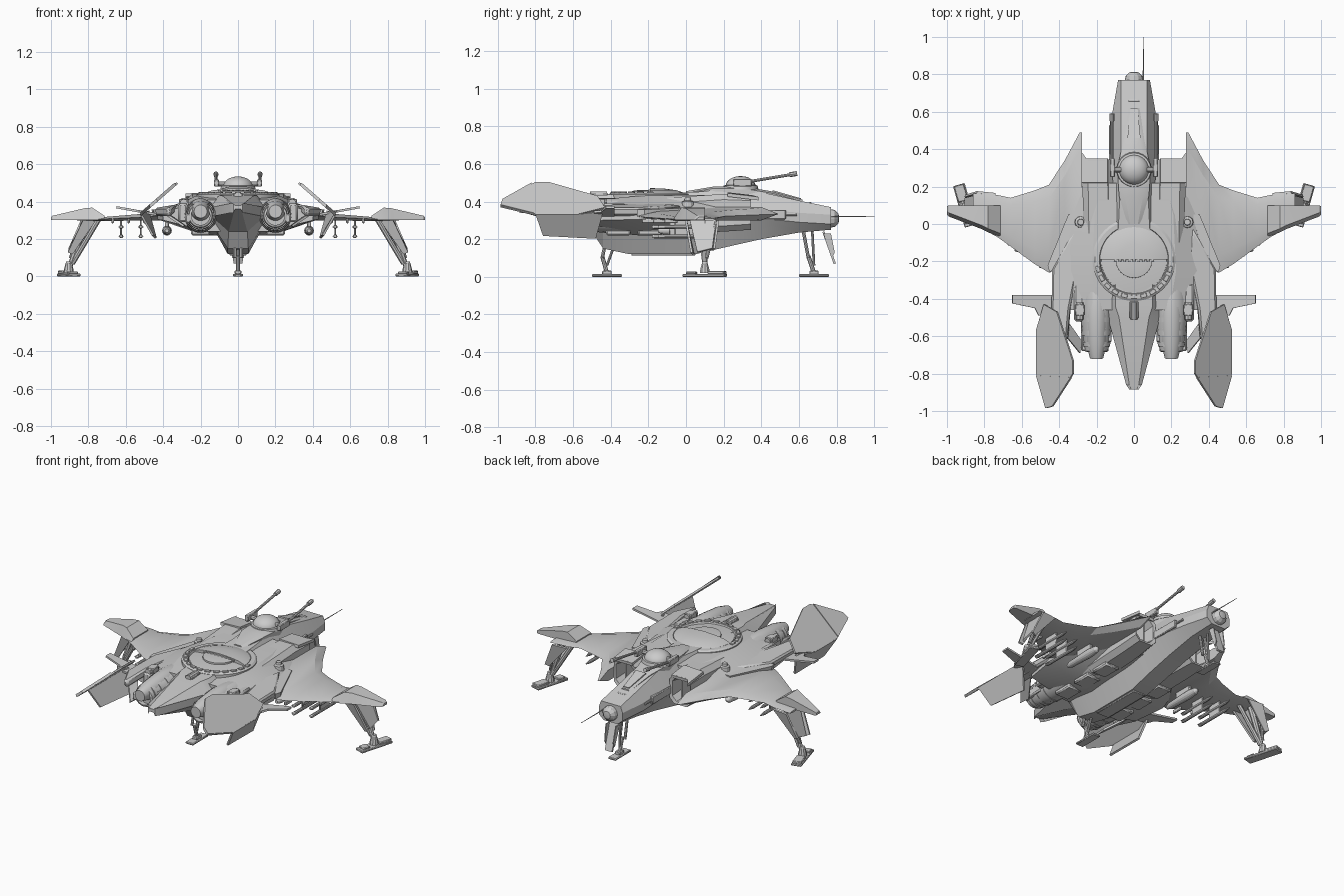
import bpy, bmesh, math
from mathutils import Vector as V


def loft(name, rings, mirror=False, bevel=0, cut=None):
    """Skin a row of equal-length point rings, capped at both ends."""
    bm = bmesh.new()
    rows = [[bm.verts.new(p) for p in r] for r in rings]
    n = len(rows[0])
    for a, b in zip(rows, rows[1:]):
        for i in range(n):
            j = (i + 1) % n
            bm.faces.new((a[i], a[j], b[j], b[i]))
    bm.faces.new(rows[0])
    bm.faces.new(rows[-1])
    if cut is not None:  # keep only the part in front of y = cut
        g = bm.verts[:] + bm.edges[:] + bm.faces[:]
        bmesh.ops.bisect_plane(bm, geom=g, plane_co=(0, cut, 0), plane_no=(0, -1, 0), clear_outer=True)
        bmesh.ops.holes_fill(bm, edges=[e for e in bm.edges if e.is_boundary])
    bmesh.ops.recalc_face_normals(bm, faces=bm.faces)
    me = bpy.data.meshes.new(name)
    bm.to_mesh(me)
    bm.free()
    ob = bpy.data.objects.new(name, me)
    bpy.context.collection.objects.link(ob)
    if bevel:
        m = ob.modifiers.new("bevel", 'BEVEL')
        m.width, m.segments, m.limit_method = bevel, 1, 'ANGLE'
    if mirror:
        ob.modifiers.new("mirror", 'MIRROR')
    return ob


def sym(half):
    return half + [(-x, y, z) for x, y, z in reversed(half)]


def lathe(name, o, d, prof, n=16, mirror=False, cut=None):
    q = V(d).to_track_quat('Z', 'Y')
    ring = lambda t, r: [V(o) + q @ V((r * math.cos(2 * math.pi * i / n), r * math.sin(2 * math.pi * i / n), t)) for i in range(n)]
    return loft(name, [ring(t, r) for t, r in prof], mirror, 0, cut)


def rod(name, p, q, r, r2=None, n=8, mirror=True):
    d = V(q) - V(p)
    return lathe(name, p, d, [(0, r), (d.length, r if r2 is None else r2)], n, mirror)


def plate(name, pts, t, mirror=True, bevel=0):
    pts = [V(p) for p in pts]
    nrm = sum(((a - pts[0]).cross(b - pts[0]) for a, b in zip(pts[1:], pts[2:])), V()).normalized() * t / 2
    return loft(name, [[p - nrm for p in pts], [p + nrm for p in pts]], mirror, bevel)


def box(name, c, s, mirror=True, bevel=0.004, yaw=0):
    ca, sa = math.cos(yaw), math.sin(yaw)
    q = [(x * s[0] / 2, y * s[1] / 2) for x, y in ((-1, -1), (1, -1), (1, 1), (-1, 1))]
    return loft(name, [[(c[0] + x * ca - y * sa, c[1] + x * sa + y * ca, c[2] + k * s[2] / 2) for x, y in q] for k in (-1, 1)], mirror, bevel)


# Fuselage: y, bottom z/width, waist z/width, top z/width
hull = [(.77, .25, .05, .31, .085, .37, .07), (.6, .235, .06, .32, .115, .405, .07),
        (.4, .2, .06, .34, .125, .45, .07), (.2, .155, .06, .34, .14, .465, .075),
        (.05, .12, .055, .34, .14, .45, .08), (-.3, .12, .055, .34, .16, .44, .1),
        (-.44, .15, .055, .34, .16, .435, .1), (-.5, .24, .05, .35, .14, .43, .08), (-.86, .35, .02, .37, .042, .385, .025), (-.885, .36, .015, .37, .025, .38, .015)]
loft("fuselage", [sym([(wb, y, zb), (wm, y, zm - .03), (wm, y, zm + .02), (wt, y, zt)]) for y, zb, wb, zm, wm, zt, wt in hull])
lathe("nose_sensor", (0, .76, .31), (0, 1, 0), [(0, .05), (.03, .045), (.05, .025), (.052, .015)], 12)
rod("nose_antenna", (.05, .74, .32), (.05, 1, .32), .004, .0015, 6, False)
loft("canopy_spine", [sym([(w, y, z - .05), (w, y, z - .01), (w * .6, y, z)]) for y, z, w in
     ((.62, .41, .03), (.45, .455, .055), (.3, .48, .09), (.15, .48, .08), (.0, .455, .035))])
plate("canopy_window", [(.02, .61, .413), (.035, .46, .456), (-.035, .46, .456), (-.02, .61, .413)], .008, False)
box("nose_vent", (0, .66, .394), (.06, .012, .008), False)
rod("cheek_barrel", (.12, .36, .33), (.12, .59, .33), .007)
box("cheek_housing", (.115, .38, .33), (.035, .3, .05))
box("belly_panel", (0, -.12, .118), (.09, .34, .012), False)
plate("hull_side_panel", [(.12, .05, .25), (.12, -.3, .25), (.145, -.3, .3), (.145, .05, .3)], .02)

# Turret with twin guns
lathe("turret_base", (0, .29, .465), (0, 0, 1), [(0, .095), (.02, .09), (.022, .08)], 24)
lathe("turret_dome", (0, .29, .48), (0, 0, 1), [(.055 * math.sin(a * .25), .08 * math.cos(a * .25)) for a in range(7)], 24)
rod("gun_trunnion", (.05, .29, .495), (.125, .29, .495), .014)
box("gun_breech", (.115, .3, .5), (.026, .1, .04))
rod("gun_barrel", (.118, .3, .5), (.118, .57, .545), .008)
rod("gun_muzzle", (.118, .55, .542), (.118, .59, .549), .013)

# Main deck across the back
loft("main_deck", [sym([(xm * .8, y, zb - .03), (xo, y, zo - .04), (xo, y, zo), (xm, y, zm)]) for y, xm, zm, xo, zo, zb in
     ((.22, .17, .435, .27, .36, .29), (.05, .21, .435, .33, .36, .27), (-.25, .225, .43, .43, .345, .25), (-.46, .19, .41, .4, .34, .27))])

# Air intakes: the ring row starts inside the duct
def duct(y, x0, x1, z0, z1, c=.03):
    return [(x0, y, z0 + c), (x0 + c, y, z0), (x1 - c, y, z0), (x1, y, z0 + c), (x1, y, z1 - c), (x1 - c, y, z1), (x0 + c, y, z1), (x0, y, z1 - c)]
loft("air_intake", [duct(.2, .15, .255, .28, .4), duct(.34, .14, .265, .265, .42), duct(.345, .125, .275, .25, .435),
                    duct(.2, .11, .275, .24, .44), duct(-.1, .1, .27, .23, .42)], True)
plate("intake_lip", [(.14, .35, .425), (.255, .35, .425), (.28, .385, .415), (.28, .22, .435), (.14, .22, .44)], .018)
plate("intake_splitter", [(.2, .33, .27), (.2, .2, .27), (.2, .2, .42), (.2, .33, .42)], .01)

# Engine nacelles and nozzles
lathe("engine_nacelle", (.2, .0, .325), (0, -1, 0), [(0, .06), (.1, .09), (.42, .092), (.56, .08), (.68, .062), (.685, .05), (.6, .05), (.58, .015)], 20, True)
for i, y in enumerate((-.5, -.57, -.63)):
    lathe(f"nozzle_band_{i}", (.2, y, .325), (0, -1, 0), [(0, .088 - .007 * i), (.025, .086 - .007 * i)], 20, True)
lathe("engine_hood", (.2, -.3, .36), (0, -1, -.03), [(0, .04), (.06, .06), (.2, .064), (.34, .055), (.42, .035)], 20, True)
box("engine_side_block", (.295, -.42, .34), (.05, .2, .1), bevel=.01)
box("engine_side_tip", (.265, -.6, .31), (.035, .16, .05), bevel=.008)
box("engine_inner_block", (.14, -.56, .33), (.04, .14, .05))
box("exhaust_vent", (.29, -.46, .39), (.05, .06, .05))
rod("exhaust_pipe", (.29, -.42, .395), (.29, -.51, .395), .02)
for i in range(3):
    box(f"under_engine_block_{i}", (.2, -.02 - .17 * i, .235), (.1, .13, .03), bevel=.008)
box("tail_spine_block", (0, -.46, .43), (.05, .09, .03), False)
rod("tail_spine_pipe", (0, -.42, .435), (0, -.51, .435), .018, None, 10, False)

# Round back disc with raised front half and stepped rear half
C = (0, -.19, .42)
lathe("disc_ring", C, (0, 0, 1), [(-.03, .222), (.018, .222), (.026, .21), (.026, .185), (.015, .18)], 48)
lathe("disc_front_dome", C, (0, 0, 1), [(0, .185), (.025, .182), (.04, .14), (.048, .08), (.051, .01)], 48, False, -.19)
lathe("disc_rear_dome", C, (0, 0, 1), [(0, .18), (.018, .175), (.026, .1), (.027, .01)], 48)
lathe("disc_inner_step", C, (0, 0, 1), [(0, .1), (.036, .098), (.04, .07), (.041, .01)], 32)
for i in range(13):
    a = math.pi * (1 + i / 12)
    box(f"ring_segment_{i}", (.2 * math.cos(a), -.19 + .2 * math.sin(a), .447), (.022, .034, .01), False, .002, a)
for i in range(9):
    box(f"visor_tooth_{i}", (-.1 + .025 * i, -.194, .455), (.015, .014, .016), False, .002)

# Main wings: x, front y, rear y, centre z, thickness
def wing_ring(x, f, b, z, t):
    c = f - b
    return [(x, f, z), (x, f - c * .15, z + t / 2), (x, b + c * .2, z + t / 2), (x, b, z), (x, b + c * .2, z - t / 2), (x, f - c * .15, z - t / 2)]
loft("main_wing", [wing_ring(*w) for w in ((.278, .49, -.1, .335, .07), (.29, .49, -.12, .333, .065), (.37, .34, -.2, .328, .056), (.455, .21, -.26, .322, .045),
     (.53, .18, -.215, .316, .035), (.66, .14, -.12, .31, .025), (.73, .155, -.07, .307, .02), (.86, .165, .0, .305, .012))], True)
loft("wing_tip_panel", [[(x, f, z0), (x, b, z0), (x, b + .02, z1), (x, f, z1)] for x, f, b, z0, z1 in
     ((.715, .1, -.07, .302, .325), (.78, .1, -.045, .302, .368), (.82, .1, -.025, .302, .365), (.99, .1, .04, .302, .325), (1, .095, .05, .303, .318))], True)
plate("wing_root_fairing", [(.31, .05, .35), (.35, .05, .35), (.46, -.22, .34), (.45, -.26, .34), (.38, -.2, .35)], .035)
lathe("shoulder_mount", (.285, .01, .37), (0, 0, 1), [(0, .033), (.03, .03), (.035, .018), (.05, .016)], 12, True)
for i in range(3):
    box(f"flap_hinge_{i}", (.5 + .085 * i, -.2 + .06 * i, .297), (.014, .07, .025))

# Rear booms, canted fins and stabilisers
plate("rear_boom", [(.31, -.02, .36), (.435, -.24, .345), (.44, -.5, .345), (.375, -.63, .345), (.355, -.62, .345), (.34, -.45, .36), (.29, -.2, .37)], .045, True, .01)
fin = [(.48, -.43), (.52, -.57), (.52, -.8), (.47, -.985), (.435, -.975), (.325, -.8), (.325, -.73), (.41, -.47)]
plate("canted_fin", [(x, y, .33 + (.52 - x) * .87) for x, y in fin], .012)
plate("fin_tip_cap", [(x, y, .335 + (.52 - x) * .87) for x, y in ((.52, -.81), (.47, -.985), (.435, -.975), (.335, -.82))], .014)
plate("lower_fin", [(.48, -.44, .35), (.52, -.57, .335), (.52, -.8, .335), (.455, -.76, .22), (.44, -.48, .205)], .012)
plate("stabiliser", [(.4, -.38, .325), (.65, -.38, .37), (.65, -.425, .37), (.53, -.45, .348), (.51, -.49, .345), (.4, -.48, .325)], .012)
plate("inner_rear_vane", [(.37, -.5, .33), (.38, -.58, .33), (.29, -.69, .27), (.285, -.62, .27)], .012)

# Weapons under the wings
for i, (x, y) in enumerate(((.52, -.04), (.625, -.01))):
    for j, z in enumerate((.265, .215)):
        lathe(f"missile_{i}_{j}", (x, y - .14, z), (0, 1, 0), [(0, .007), (.01, .011), (.24, .011), (.28, .003)], 10, True)
        box(f"missile_fins_{i}_{j}", (x, y - .12, z), (.03, .03, .004), bevel=0)
    box(f"missile_pylon_{i}", (x, y, .26), (.01, .1, .09))
lathe("wing_pod", (.38, -.15, .245), (0, 1, 0), [(0, .01), (.03, .02), (.2, .026), (.26, .02), (.28, .005)], 14, True)
box("wing_pod_pylon", (.38, 0, .28), (.02, .12, .06))

# Wing-tip landing legs
rod("wing_leg_inner_strut", (.745, .07, .305), (.885, .1, .07), .014)
rod("wing_leg_main_strut", (.81, .1, .3), (.9, .1, .05), .02, .013)
rod("wing_leg_brace", (.83, .16, .29), (.895, .11, .1), .009)
plate("wing_leg_cover", [(.76, .0, .3), (.83, .0, .3), (.91, .03, .13), (.885, .04, .12)], .012)
plate("wing_leg_door", [(.82, .02, .3), (.82, .16, .3), (.9, .14, .15), (.9, .06, .13)], .012)
plate("wing_leg_front_cover", [(.74, .16, .3), (.84, .17, .3), (.905, .15, .15), (.88, .14, .14)], .012)
lathe("wing_leg_ankle", (.905, .1, .02), (0, 0, 1), [(0, .028), (.02, .025), (.06, .014)], 10, True)
box("wing_foot_pad", (.905, .1, .008), (.065, .23, .016), yaw=-.28)
box("wing_foot_toe", (.925, .165, .022), (.055, .09, .018), yaw=-.28)
box("wing_foot_heel", (.885, .03, .02), (.05, .05, .014), yaw=-.28)

# Centre landing legs: foot y, strut top y, hull z, knee offset
for nm, fy, ty, tz, k in (("nose", .68, .62, .26, .0), ("tail", -.42, -.43, .17, -.02)):
    knee = (fy + ty) / 2 + k
    for s in (-.018, .018):
        rod(f"{nm}_leg_upper", (s, ty, tz), (s, knee, .1), .009, None, 8, False)
    rod(f"{nm}_leg_lower", (0, knee, .11), (0, fy, .02), .011, None, 8, False)
    rod(f"{nm}_leg_brace", (0, ty + .05, tz), (0, fy, .06), .007, None, 8, False)
    box(f"{nm}_foot_pad", (0, fy, .007), (.055, .16, .014), False)
    box(f"{nm}_foot_ankle", (0, fy, .022), (.035, .05, .022), False)
plate("nose_gear_door", [(-.03, .73, .24), (.03, .73, .24), (.025, .79, .07), (-.025, .79, .07)], .012, False)
plate("nose_gear_side_door", [(.035, .73, .23), (.035, .77, .23), (.03, .79, .13), (.03, .775, .1)], .006)

# Soft shading with crisp edges
for ob in bpy.data.objects:
    ob.select_set(True)
    bpy.context.view_layer.objects.active = ob
bpy.ops.object.shade_smooth_by_angle(angle=math.radians(20))
